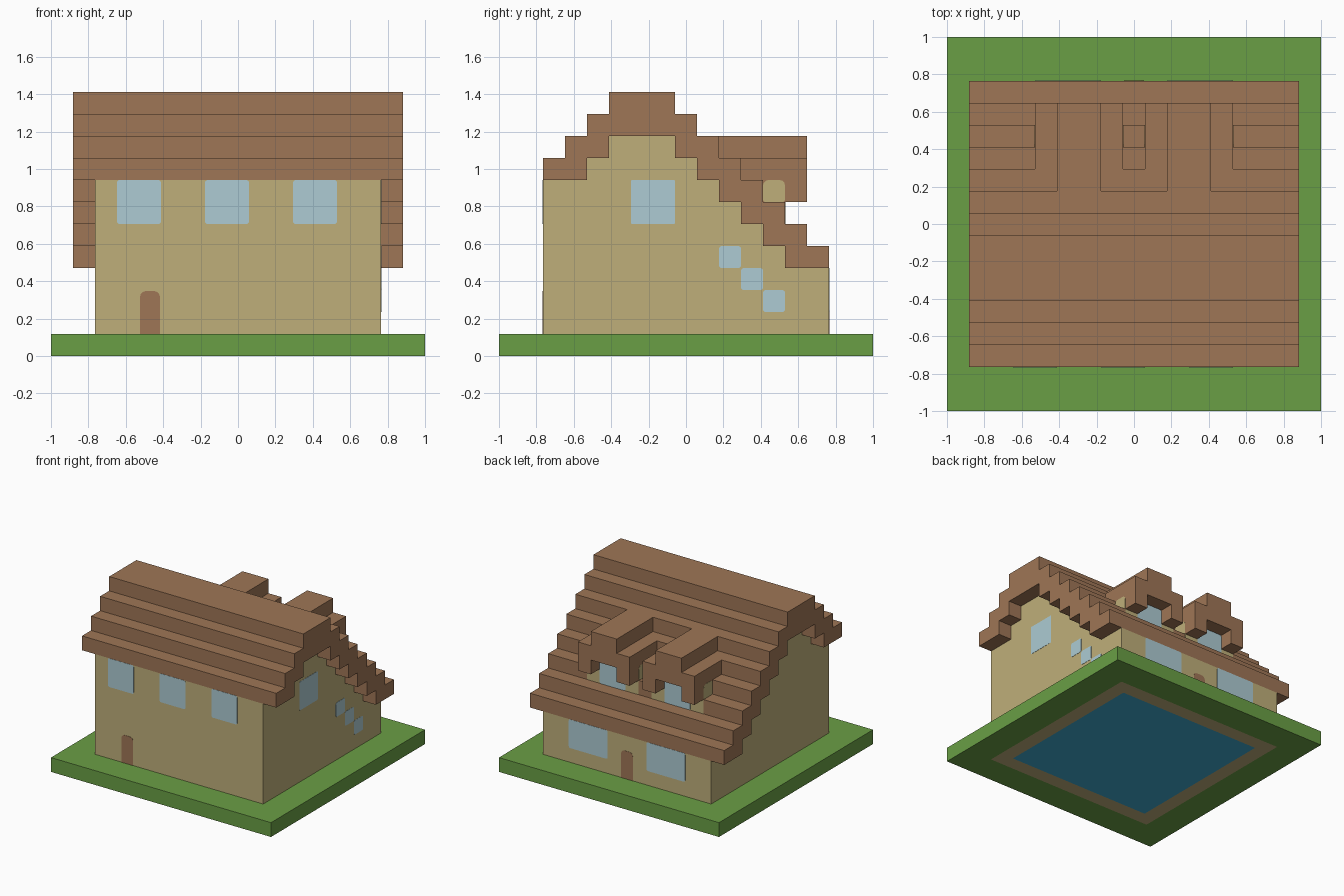
import bpy, bmesh, math
from mathutils import Vector

cube = bpy.data.objects.get("Cube")
if cube:
    bpy.data.objects.remove(cube, do_unlink=True)

U = 2 / 17  # one building block; the plot is 17 blocks wide


def material(name, rgb):
    lin = [((c / 255 + 0.055) / 1.055) ** 2.4 for c in rgb]
    m = bpy.data.materials.new(name)
    m.use_nodes = True
    m.diffuse_color = (*lin, 1)
    m.node_tree.nodes["Principled BSDF"].inputs["Base Color"].default_value = (*lin, 1)
    return m


GRASS = material("grass green", (106, 159, 69))
WALL = material("wall tan", (191, 175, 122))
BROWN = material("roof brown", (159, 118, 86))
GLASS = material("window blue", (173, 203, 211))
FLOOR = material("floor blue", (64, 171, 209))


def point(i, j, k):
    """Block coordinates to model space."""
    return Vector((i * U - 1, j * U - 1, k * U))


def finish(name, bm, *mats):
    bmesh.ops.recalc_face_normals(bm, faces=bm.faces)
    mesh = bpy.data.meshes.new(name)
    bm.to_mesh(mesh)
    bm.free()
    for m in mats:
        mesh.materials.append(m)
    ob = bpy.data.objects.new(name, mesh)
    bpy.context.collection.objects.link(ob)


def prism(name, outline, start, end, mat):
    """Extrude a list of block-space points; start and end are offsets."""
    bm = bmesh.new()
    face = bm.faces.new([bm.verts.new(point(*(Vector(p) + Vector(start)))) for p in outline])
    moved = bmesh.ops.extrude_face_region(bm, geom=[face], use_keep_orig=True)["geom"]
    shift = (Vector(end) - Vector(start)) * U
    bmesh.ops.translate(bm, vec=shift, verts=[v for v in moved if isinstance(v, bmesh.types.BMVert)])
    finish(name, bm, mat)


def box(name, i, j, k, mat):
    outline = [(i[0], j[0], 0), (i[1], j[0], 0), (i[1], j[1], 0), (i[0], j[1], 0)]
    prism(name, outline, (0, 0, k[0]), (0, 0, k[1]), mat)


def plate(name, axis, plane, out, a, k, mat, top=0.12, low=0.12, thick=0.015):
    """Thin rounded panel on a wall; axis is the wall normal, out its sign."""
    pts = []
    corners = [(a[1], k[0], low, -90), (a[1], k[1], top, 0),
               (a[0], k[1], top, 90), (a[0], k[0], low, 180)]
    for ca, ck, r, turn in corners:
        if r == 0:
            pts.append((ca, ck))
            continue
        mid_a = ca - r if ca == a[1] else ca + r
        mid_k = ck - r if ck == k[1] else ck + r
        for s in range(4):
            t = math.radians(turn + s * 30)
            pts.append((mid_a + r * math.cos(t), mid_k + r * math.sin(t)))
    if axis == "x":
        outline, push = [(plane, p, q) for p, q in pts], (out * thick, 0, 0)
    else:
        outline, push = [(p, plane, q) for p, q in pts], (0, out * thick, 0)
    prism(name, outline, (0, 0, 0), push, mat)


def stairs(levels, j0=2):
    """Stepped (j, k) line over one-block columns."""
    line = []
    for n, k in enumerate(levels):
        if n and k == levels[n - 1]:
            line[-1] = (j0 + n + 1, k)
        else:
            line += [(j0 + n, k), (j0 + n + 1, k)]
    return line


# Lawn slab, with the wall footing and blue floor inset in its underside
bm = bmesh.new()
bmesh.ops.create_cube(bm, size=1)
bmesh.ops.scale(bm, vec=(2, 2, U), verts=bm.verts)
bmesh.ops.translate(bm, vec=(0, 0, U / 2), verts=bm.verts)
under = min(bm.faces, key=lambda f: f.calc_center_median().z)
for index, width in enumerate((2 * U, U)):
    rim = bmesh.ops.inset_region(bm, faces=[under], thickness=width, use_even_offset=True)["faces"]
    for f in rim:
        f.material_index = index
    under.material_index = index + 1
finish("lawn", bm, GRASS, WALL, FLOOR)

# House body and stepped roof
tops = [9, 10, 11, 12, 12, 12, 11, 10, 9, 8, 7, 6, 5]
eaves = [8, 8, 9, 10, 10, 10, 9, 8, 7, 6, 5, 4, 4]
under_line = stairs(eaves)
body = [(0, j, k) for j, k in [(2, 1)] + under_line + [(15, 1)]]
prism("house_walls", body, (2, 0, 0), (15, 0, 0), WALL)
roof = [(0, j, k) for j, k in stairs(tops) + under_line[::-1]]
prism("stepped_roof", roof, (1, 0, 0), (16, 0, 0), BROWN)

# Front windows and door
for n, i in enumerate((3, 7, 11)):
    plate(f"front_window_{n + 1}", "y", 2, -1, (i, i + 2), (6, 8), GLASS)
plate("front_door", "y", 2, -1, (4.05, 4.95), (1, 2.95), BROWN, top=0.25, low=0)

# Back windows and door
for n, i in enumerate((4, 10)):
    plate(f"back_window_{n + 1}", "y", 15, 1, (i, i + 3), (2, 4), GLASS)
plate("back_door", "y", 15, 1, (8.05, 8.95), (1, 2.95), BROWN, top=0.25, low=0)

# Gable window and the falling row of stair windows
plate("gable_window", "x", 15, 1, (6, 8), (6, 8), GLASS, top=0.06, low=0.06)
for n in range(3):
    plate(f"stair_window_{n + 1}", "x", 15, 1, (10 + n, 11 + n), (4 - n, 5 - n), GLASS)

# Two dormers in the back slope
for side, i in (("right", 4), ("left", 9)):
    box(f"{side}_dormer_ridge", (i + 1, i + 3), (10, 14), (8, 10), BROWN)
    for n, e in enumerate((i, i + 3)):
        box(f"{side}_dormer_eave_{n + 1}", (e, e + 1), (11, 14), (7, 9), BROWN)
    box(f"{side}_dormer_wall", (i + 1, i + 3), (11, 13), (6, 8), WALL)
    plate(f"{side}_dormer_sill", "y", 13, 1, (i, i + 4), (6, 7), WALL, top=0, low=0)
    plate(f"{side}_dormer_window", "y", 13, 1, (i + 1, i + 3), (6, 8), GLASS, thick=0.03)
    plate(f"{side}_dormer_cheek_1", "x", i, -1, (12, 13), (7, 8), WALL, top=0.25)
    plate(f"{side}_dormer_cheek_2", "x", i + 4, 1, (12, 13), (7, 8), WALL, top=0.25)
